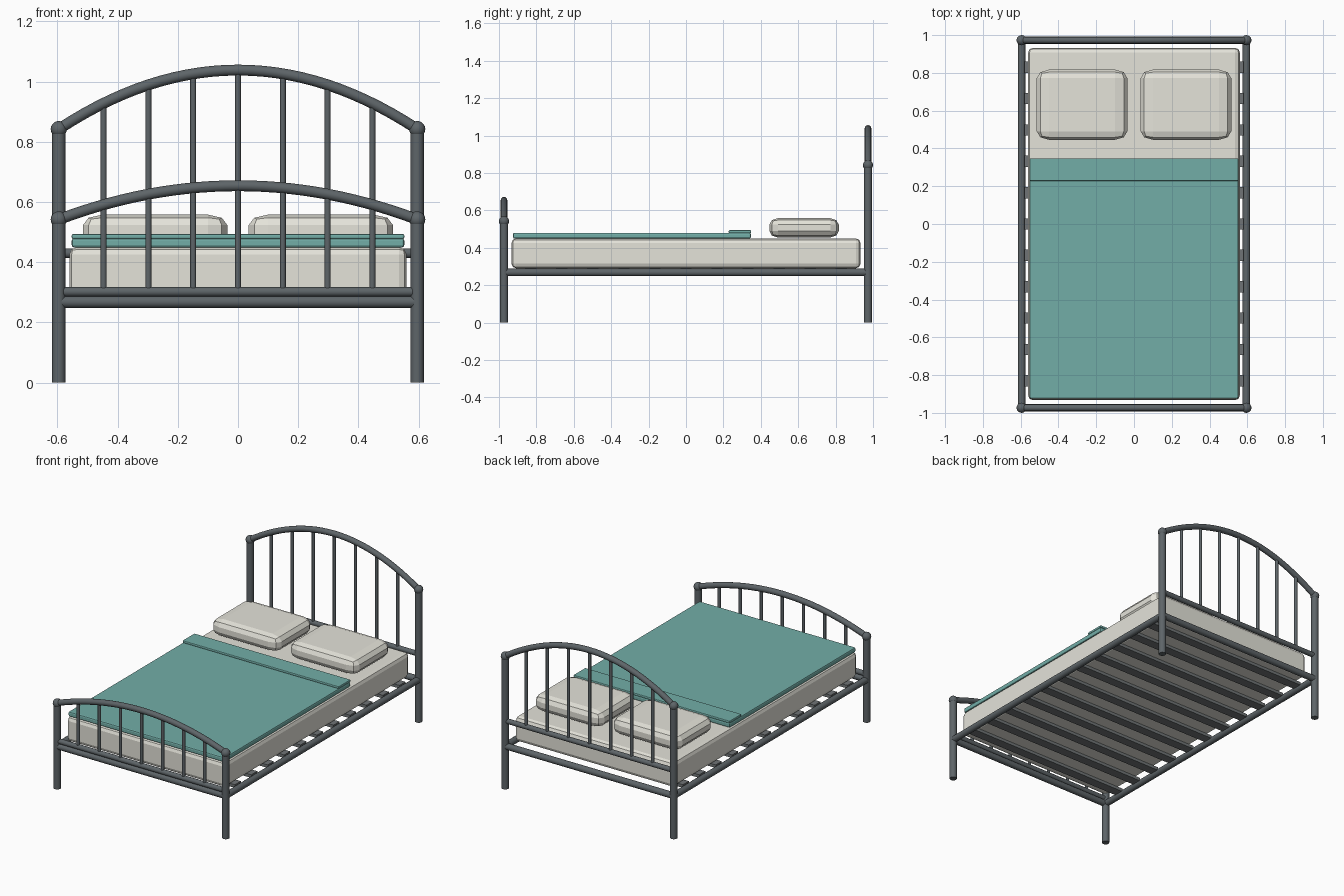
import bpy
import math
from mathutils import Vector

if "Cube" in bpy.data.objects:
    bpy.data.objects.remove(bpy.data.objects["Cube"], do_unlink=True)


def material(name, rgb):
    m = bpy.data.materials.new(name)
    m.use_nodes = True
    m.diffuse_color = (*rgb, 1)
    m.node_tree.nodes["Principled BSDF"].inputs["Base Color"].default_value = (*rgb, 1)
    return m


METAL = material("dark grey metal", (0.112, 0.13, 0.14))
SLAT = material("mid grey slats", (0.16, 0.175, 0.182))
LINEN = material("cream linen", (0.78, 0.77, 0.70))
TEAL = material("teal blanket", (0.17, 0.42, 0.39))


def finish(name, mat, smooth=True):
    ob = bpy.context.object
    ob.name = name
    ob.data.materials.clear()
    ob.data.materials.append(mat)
    if smooth:
        bpy.ops.object.shade_smooth_by_angle(angle=math.radians(40))
    return ob


def rod(name, a, b, radius, sides=16):
    a, b = Vector(a), Vector(b)
    d = b - a
    bpy.ops.mesh.primitive_cylinder_add(vertices=sides, radius=radius, depth=d.length,
                                        location=(a + b) / 2,
                                        rotation=d.to_track_quat('Z', 'Y').to_euler())
    return finish(name, METAL)


def block(name, lo, hi, mat, bevel=None, segments=2):
    """Box between two corners; bevel gives the rounding along each axis."""
    lo, hi = Vector(lo), Vector(hi)
    size = hi - lo
    bpy.ops.mesh.primitive_cube_add(size=1, location=(lo + hi) / 2)
    ob = finish(name, mat, smooth=False)
    # Round in a space where the rounding is equal on all axes
    stretch = Vector(bevel) / bevel[0] if bevel else Vector((1, 1, 1))
    for v in ob.data.vertices:
        v.co = Vector(v.co[i] * size[i] / stretch[i] for i in range(3))
    if bevel:
        mod = ob.modifiers.new("rounding", 'BEVEL')
        mod.width = bevel[0]
        mod.segments = segments
        bpy.ops.object.modifier_apply(modifier=mod.name)
        for v in ob.data.vertices:
            v.co = Vector(v.co[i] * stretch[i] for i in range(3))
    return ob


PX, PY = 0.595, 0.973      # post positions
RAIL_Z = 0.268             # bed frame height


def arch_height(x, base, rise):
    return base + rise * (1 - (x / PX) ** 2)


def arch(name, y, base, rise, radius=0.018, steps=28):
    curve = bpy.data.curves.new(name, 'CURVE')
    curve.dimensions = '3D'
    curve.bevel_depth = radius
    curve.bevel_resolution = 4
    curve.use_fill_caps = True
    line = curve.splines.new('POLY')
    line.points.add(steps)
    for i, p in enumerate(line.points):
        x = PX * (2 * i / steps - 1)
        p.co = (x, y, arch_height(x, base, rise), 1)
    ob = bpy.data.objects.new(name, curve)
    bpy.context.collection.objects.link(ob)
    bpy.ops.object.select_all(action='DESELECT')
    ob.select_set(True)
    bpy.context.view_layer.objects.active = ob
    bpy.ops.object.convert(target='MESH')
    finish(name, METAL)


# Headboard and footboard: posts, ball caps, arch, cross rail, spindles
for part, y, top, rise, rail in (("footboard", -PY, 0.542, 0.112, 0.302),
                                 ("headboard", PY, 0.842, 0.196, 0.43)):
    for side, x in (("right", -PX), ("left", PX)):
        rod(f"{part}_post_{side}", (x, y, 0), (x, y, top), 0.022)
        bpy.ops.mesh.primitive_uv_sphere_add(segments=16, ring_count=10,
                                             radius=0.027, location=(x, y, top))
        finish(f"{part}_ball_{side}", METAL)
    arch(f"{part}_arch", y, top, rise)
    rod(f"{part}_cross_rail", (-PX, y, rail), (PX, y, rail), 0.016)
    rod(f"{part}_end_rail", (-PX, y, RAIL_Z), (PX, y, RAIL_Z), 0.02)
    for i in range(7):
        x = (i - 3) * PX / 4
        rod(f"{part}_spindle_{i + 1}", (x, y, rail),
            (x, y, arch_height(x, top, rise)), 0.01, 12)

# Side rails and slats
for side, x in (("right", -PX), ("left", PX)):
    rod(f"side_rail_{side}", (x, -PY, RAIL_Z), (x, PY, RAIL_Z), 0.02)
for i in range(11):
    y = (i - 5) * 0.166
    block(f"slat_{i + 1}", (-0.58, y - 0.03, 0.271), (0.58, y + 0.03, 0.291), SLAT)

# Mattress, blanket and its turned-back fold
block("mattress", (-0.56, -0.933, 0.29), (0.56, 0.933, 0.45), LINEN, (0.025,) * 3)
block("blanket", (-0.552, -0.925, 0.449), (0.552, 0.347, 0.48), TEAL, (0.008,) * 3)
block("blanket_fold", (-0.552, 0.228, 0.478), (0.552, 0.348, 0.494), TEAL, (0.005,) * 3)

# Pillows
for side, x in (("right", -0.275), ("left", 0.275)):
    block(f"pillow_{side}", (x - 0.24, 0.446, 0.455), (x + 0.24, 0.817, 0.558),
          LINEN, (0.065, 0.045, 0.035))
